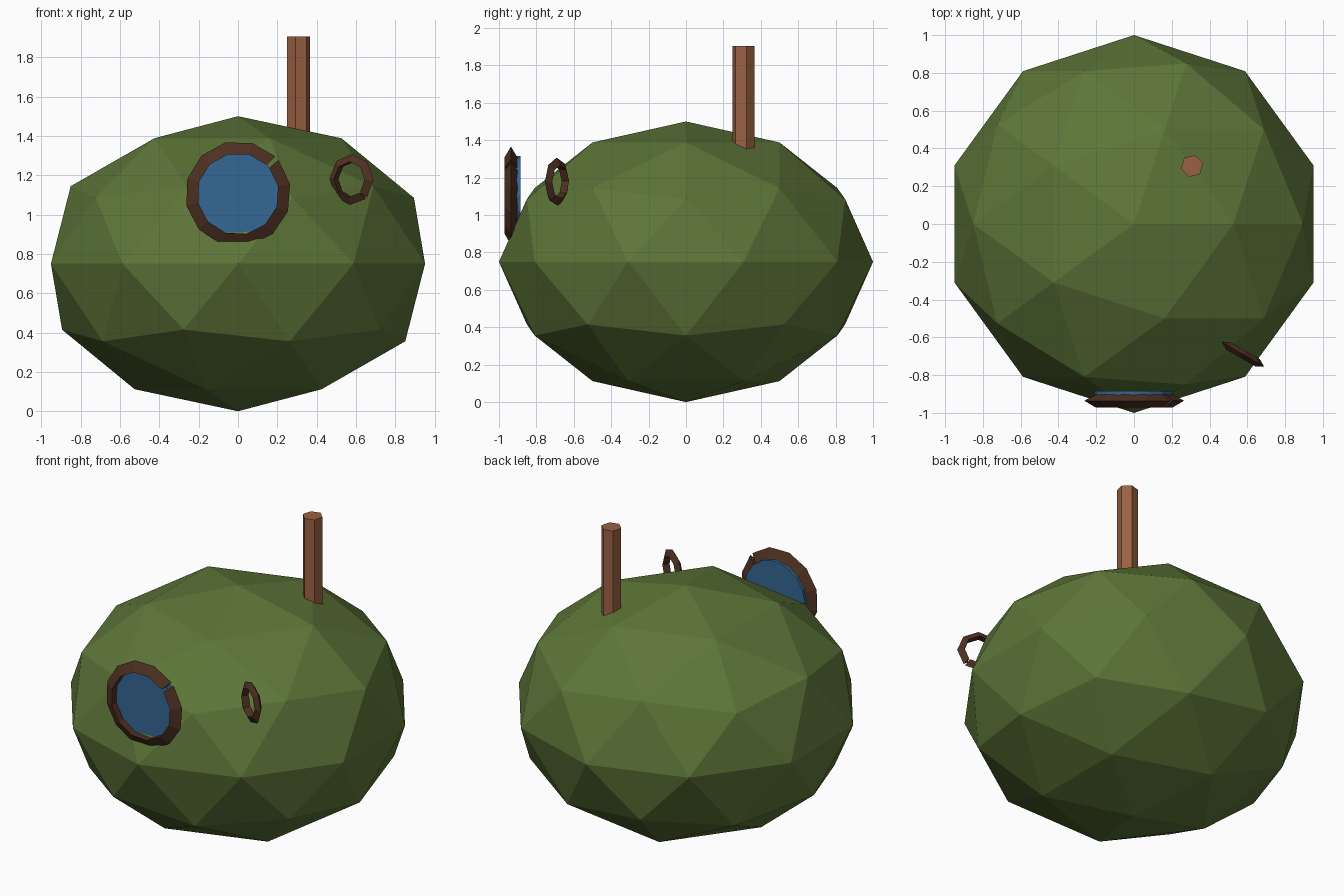
import bpy
import bmesh
from math import sin, cos, atan2, radians
from mathutils import Matrix

if "Cube" in bpy.data.objects:
    bpy.data.objects.remove(bpy.data.objects["Cube"], do_unlink=True)


def material(name, rgb):
    mat = bpy.data.materials.new(name)
    mat.use_nodes = True
    mat.diffuse_color = (*rgb, 1)
    mat.node_tree.nodes["Principled BSDF"].inputs["Base Color"].default_value = (*rgb, 1)
    return mat


green = material("moss_green", (0.11, 0.18, 0.04))
brick = material("clay_brown", (0.32, 0.12, 0.055))
wood = material("dark_wood", (0.075, 0.030, 0.015))
glass = material("window_blue", (0.035, 0.135, 0.30))


def add_object(name, bm, mat, place):
    bmesh.ops.recalc_face_normals(bm, faces=bm.faces)
    mesh = bpy.data.meshes.new(name)
    bm.to_mesh(mesh)
    bm.free()
    mesh.materials.append(mat)
    obj = bpy.data.objects.new(name, mesh)
    obj.matrix_world = place
    bpy.context.collection.objects.link(obj)


def prism(name, mat, radius, depth, sides, place):
    bm = bmesh.new()
    bmesh.ops.create_cone(bm, cap_ends=True, segments=sides, radius1=radius,
                          radius2=radius, depth=depth)
    # start the polygon on its local x axis
    bm.verts.ensure_lookup_table()
    first = bm.verts[0].co
    bm.transform(Matrix.Rotation(-atan2(first.y, first.x), 4, "Z"))
    add_object(name, bm, mat, place)


def split_ring(name, mat, major, minor, sides, start, gap, place):
    """Triangular hoop in the local xz plane with a narrow split at its start."""
    bm = bmesh.new()
    sections = []
    for i in range(sides + 1):
        a = radians(start + (360 - gap) * i / sides)
        section = []
        for k in range(3):
            t = radians(120 * k)
            r = major + minor * cos(t)
            section.append(bm.verts.new((r * cos(a), minor * sin(t), r * sin(a))))
        sections.append(section)
    for s, e in zip(sections, sections[1:]):
        for k in range(3):
            n = (k + 1) % 3
            bm.faces.new((s[k], s[n], e[n], e[k]))
    bm.faces.new(sections[0])
    bm.faces.new(sections[-1])
    add_object(name, bm, mat, place)


# Faceted, flattened mound
bm = bmesh.new()
bmesh.ops.create_icosphere(bm, subdivisions=2, radius=1)
bm.transform(Matrix.Diagonal((1, 1, 0.75, 1)))
add_object("mound", bm, green, Matrix.Translation((0, 0, 0.75)))

# Chimney rising from the back left
prism("chimney", brick, 0.06, 0.7, 6,
      Matrix.Translation((0.307, 0.307, 1.555)) @ Matrix.Rotation(radians(15), 4, "Z"))

# Round front window with its frame
prism("window_glass", glass, 0.21, 0.04, 16,
      Matrix.Translation((0, -0.905, 1.105)) @ Matrix.Rotation(radians(90), 4, "X"))
split_ring("window_frame", wood, 0.228, 0.041, 12, 45, 5,
           Matrix.Translation((0, -0.936, 1.105)))

# Small hoop on the front left
split_ring("small_hoop", wood, 0.103, 0.026, 8, 315, 5,
           Matrix.Translation((0.577, -0.69, 1.178)) @ Matrix.Rotation(radians(-30), 4, "Z"))
